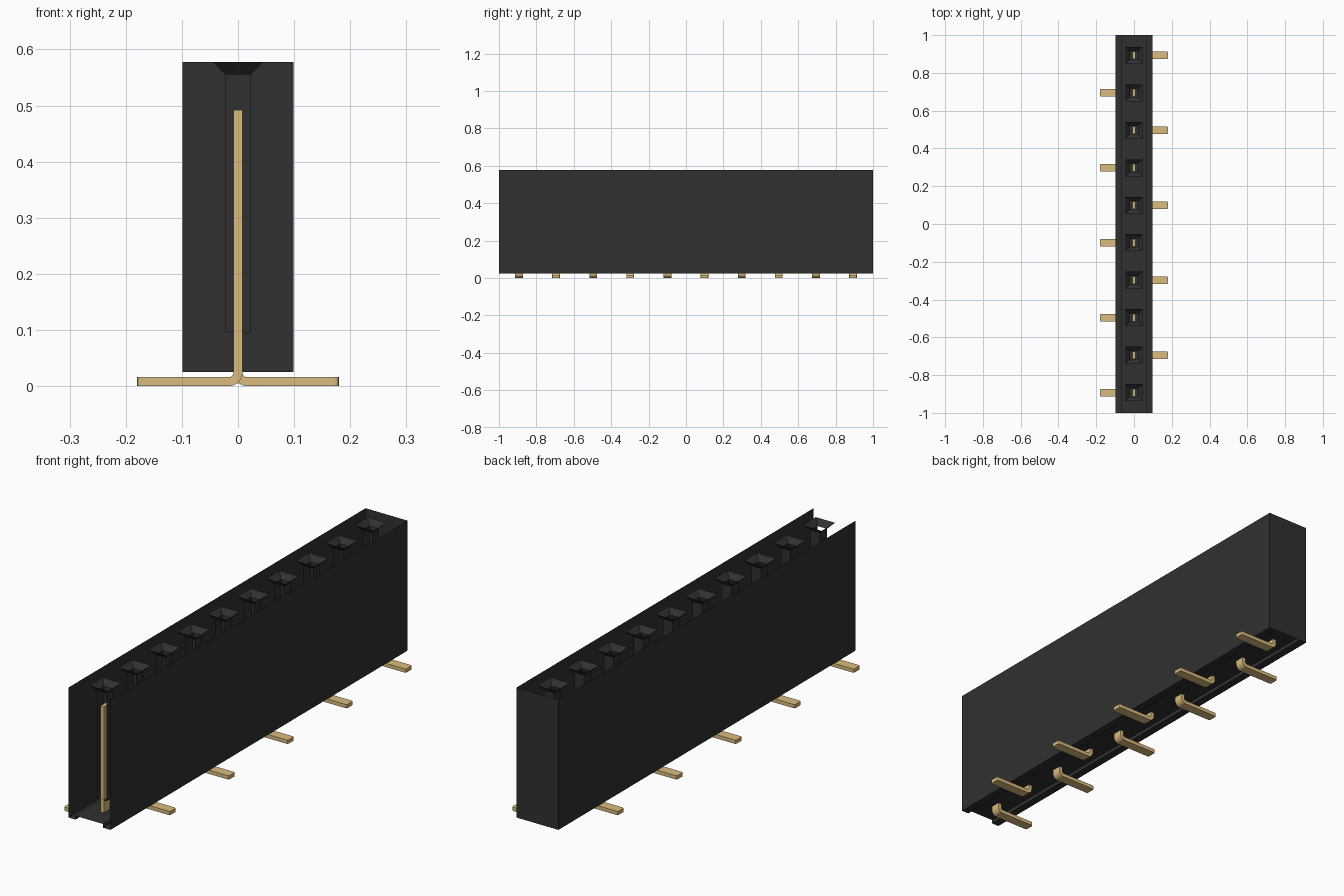
import bpy, bmesh, math

cube = bpy.data.objects.get("Cube")
if cube:
    bpy.data.objects.remove(cube, do_unlink=True)

PITCH, COUNT = 0.1985, 10
HALF_W, TOP = 0.099, 0.578


def material(name, rgb, rough):
    m = bpy.data.materials.new(name)
    m.use_nodes = True
    m.diffuse_color = (*rgb, 1)
    bsdf = m.node_tree.nodes["Principled BSDF"]
    bsdf.inputs["Base Color"].default_value = (*rgb, 1)
    bsdf.inputs["Roughness"].default_value = rough
    return m


black = material("black plastic", (0.030, 0.030, 0.030), 0.7)
gold = material("gold metal", (0.70, 0.50, 0.21), 0.5)


def add_object(name, bm, mat, loc=(0, 0, 0)):
    mesh = bpy.data.meshes.new(name)
    bm.to_mesh(mesh)
    bm.free()
    mesh.materials.append(mat)
    ob = bpy.data.objects.new(name, mesh)
    ob.location = loc
    bpy.context.collection.objects.link(ob)
    return ob


def ring(bm, half, z):
    return [bm.verts.new((x * half, y * half, z))
            for x, y in ((-1, -1), (1, -1), (1, 1), (-1, 1))]


# Housing shell: side walls, grooved underside and back wall; top and front open
half = [(HALF_W, TOP), (HALF_W, 0.025), (0.065, 0.025), (0.065, 0.041)]
profile = [(-x, z) for x, z in half] + half[::-1]
bm = bmesh.new()
front = [bm.verts.new((x, -1, z)) for x, z in profile]
back = [bm.verts.new((x, 1, z)) for x, z in profile]
for i in range(len(profile) - 1):
    bm.faces.new((front[i], front[i + 1], back[i + 1], back[i]))
bm.faces.new(back)
bmesh.ops.triangulate(bm, faces=[f for f in bm.faces if len(f.verts) > 4])
add_object("housing", bm, black)


# Contact socket: flared mouth above a square shaft open on its front side
def socket(y):
    bm = bmesh.new()
    rings = [ring(bm, 0.045, TOP), ring(bm, 0.0225, 0.555), ring(bm, 0.0225, 0.095)]
    for level in range(2):
        a, b = rings[level], rings[level + 1]
        for i in range(4):
            if level == 1 and i == 0:
                continue
            j = (i + 1) % 4
            bm.faces.new((a[i], a[j], b[j], b[i]))
    bm.faces.new(rings[2])
    add_object("socket", bm, black, (0, y, 0))


# Bent pin: upright strip with a rounded bend into a flat foot
def pin(y, side):
    t, cx, cz = 0.008, 0.016, 0.024
    arc = [math.pi + math.pi / 2 * k / 5 for k in range(6)]
    outer = [(cx + 0.024 * math.cos(a), cz + 0.024 * math.sin(a)) for a in arc]
    inner = [(cx + 0.008 * math.cos(a), cz + 0.008 * math.sin(a)) for a in arc]
    pts = [(-t, 0.492)] + outer + [(0.18, 0), (0.18, 0.016)] + inner[::-1] + [(t, 0.492)]
    bm = bmesh.new()
    face = bm.faces.new([bm.verts.new((x * side, -0.021, z)) for x, z in pts])
    ext = bmesh.ops.extrude_face_region(bm, geom=[face])
    moved = [v for v in ext["geom"] if isinstance(v, bmesh.types.BMVert)]
    bmesh.ops.translate(bm, verts=moved, vec=(0, 0.042, 0))
    # Trim the corners of the foot tip
    tips = [e for e in bm.edges
            if all(abs(v.co.x) > 0.179 for v in e.verts)
            and abs(e.verts[0].co.y - e.verts[1].co.y) < 0.001]
    bmesh.ops.bevel(bm, geom=tips, offset=0.006, segments=2, profile=0.5, affect='EDGES')
    bmesh.ops.recalc_face_normals(bm, faces=bm.faces)
    add_object("pin", bm, gold, (0, y, 0))


for n in range(COUNT):
    y = (n - (COUNT - 1) / 2) * PITCH
    socket(y)
    pin(y, -1 if n % 2 == 0 else 1)
